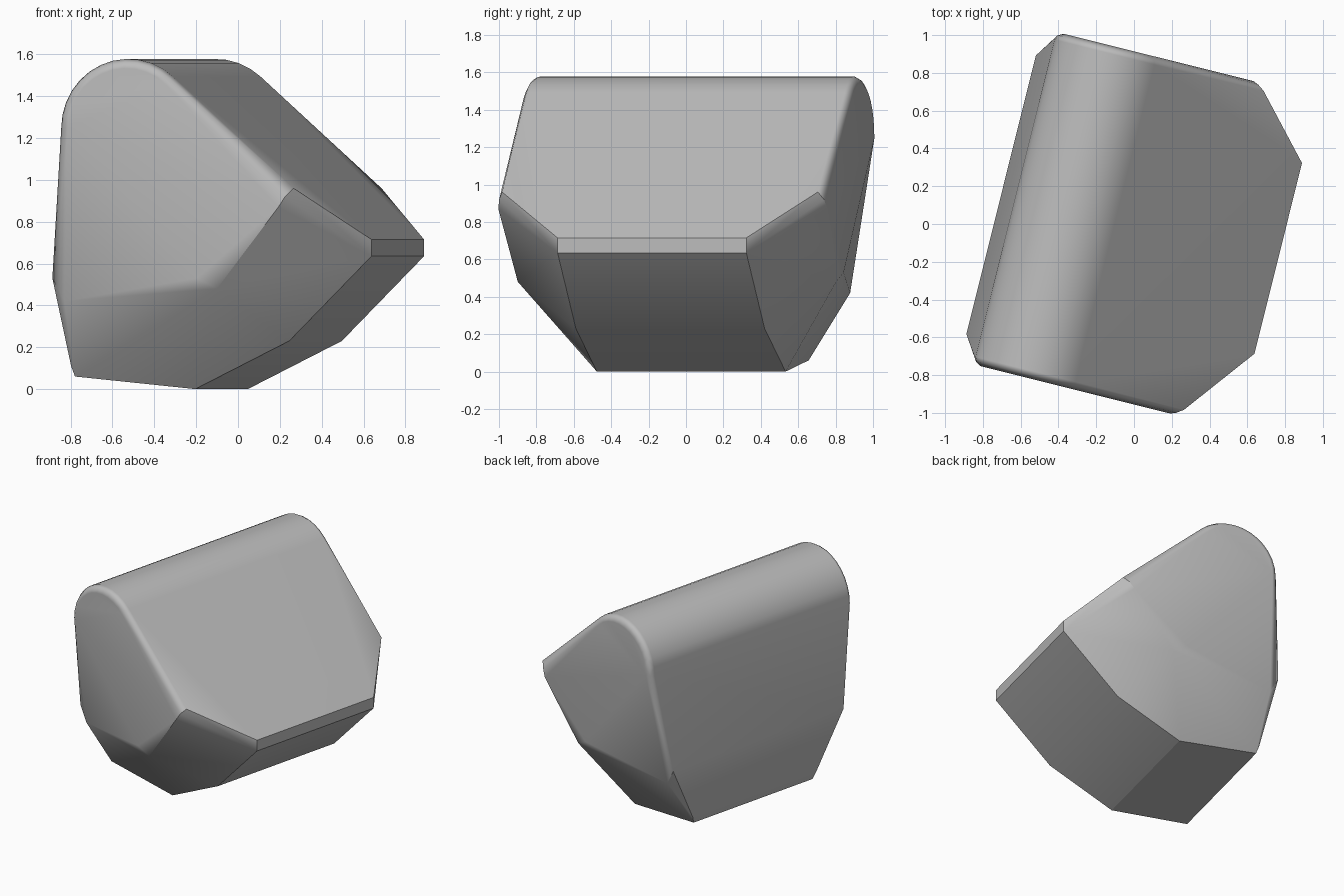
import bpy, bmesh, math
from mathutils import Matrix

cube = bpy.data.objects.get("Cube")
if cube:
    bpy.data.objects.remove(cube, do_unlink=True)

# Stone colour
stone = bpy.data.materials.new("stone_grey")
stone.use_nodes = True
grey = (0.5, 0.5, 0.5, 1.0)
stone.diffuse_color = grey
stone.node_tree.nodes["Principled BSDF"].inputs["Base Color"].default_value = grey

bm = bmesh.new()


def pair(across, half, z, mid=-0.02):
    """One corner at each end of the block."""
    for end in (-half, half):
        bm.verts.new((across, mid + end, z))


# Straight lower edges
for across, z in ((-0.083, 0), (0.38, 0.23), (0.785, 0.635), (0.785, 0.715)):
    pair(across, 0.52, z, 0.008)

# Chamfered corners of the end caps and the sloping left side
corners = (
    (0.43, 0.907, 0.87), (0.46, 0.895, 0.92), (0.495, 0.87, 0.96),
    (0.025, 0.895, 0.53), (0.12, 0.877, 0.48),
    (-0.66, 0.76, 0.42), (-0.72, 0.76, 0.53),
    (-0.68, 0.55, 0.11), (-0.666, 0.53, 0.06),
)
for corner in corners:
    pair(*corner)

# Rounded ridge with a narrow bevelled rim
for radius, half in ((0.33, 0.865), (0.315, 0.89), (0.285, 0.907)):
    for i in range(13):
        a = math.radians(48 + i * 11)
        pair(-0.32 + radius * math.cos(a), half, 1.248 + radius * math.sin(a))

# Skin, clean up and turn the block
hull = bmesh.ops.convex_hull(bm, input=bm.verts[:])
bmesh.ops.delete(bm, geom=[v for v in bm.verts if not v.link_faces], context='VERTS')
bmesh.ops.dissolve_limit(bm, angle_limit=math.radians(1), verts=bm.verts[:], edges=bm.edges[:])
bmesh.ops.recalc_face_normals(bm, faces=bm.faces[:])
bmesh.ops.transform(bm, matrix=Matrix.Rotation(math.radians(-14), 4, 'Z'), verts=bm.verts[:])

mesh = bpy.data.meshes.new("boulder")
bm.to_mesh(mesh)
bm.free()
mesh.materials.append(stone)
boulder = bpy.data.objects.new("boulder", mesh)
bpy.context.collection.objects.link(boulder)

# Smooth shading with crisp main edges
bpy.context.view_layer.objects.active = boulder
boulder.select_set(True)
bpy.ops.object.shade_smooth_by_angle(angle=math.radians(32))
weighted = boulder.modifiers.new("weighted_normals", 'WEIGHTED_NORMAL')
weighted.keep_sharp = True
